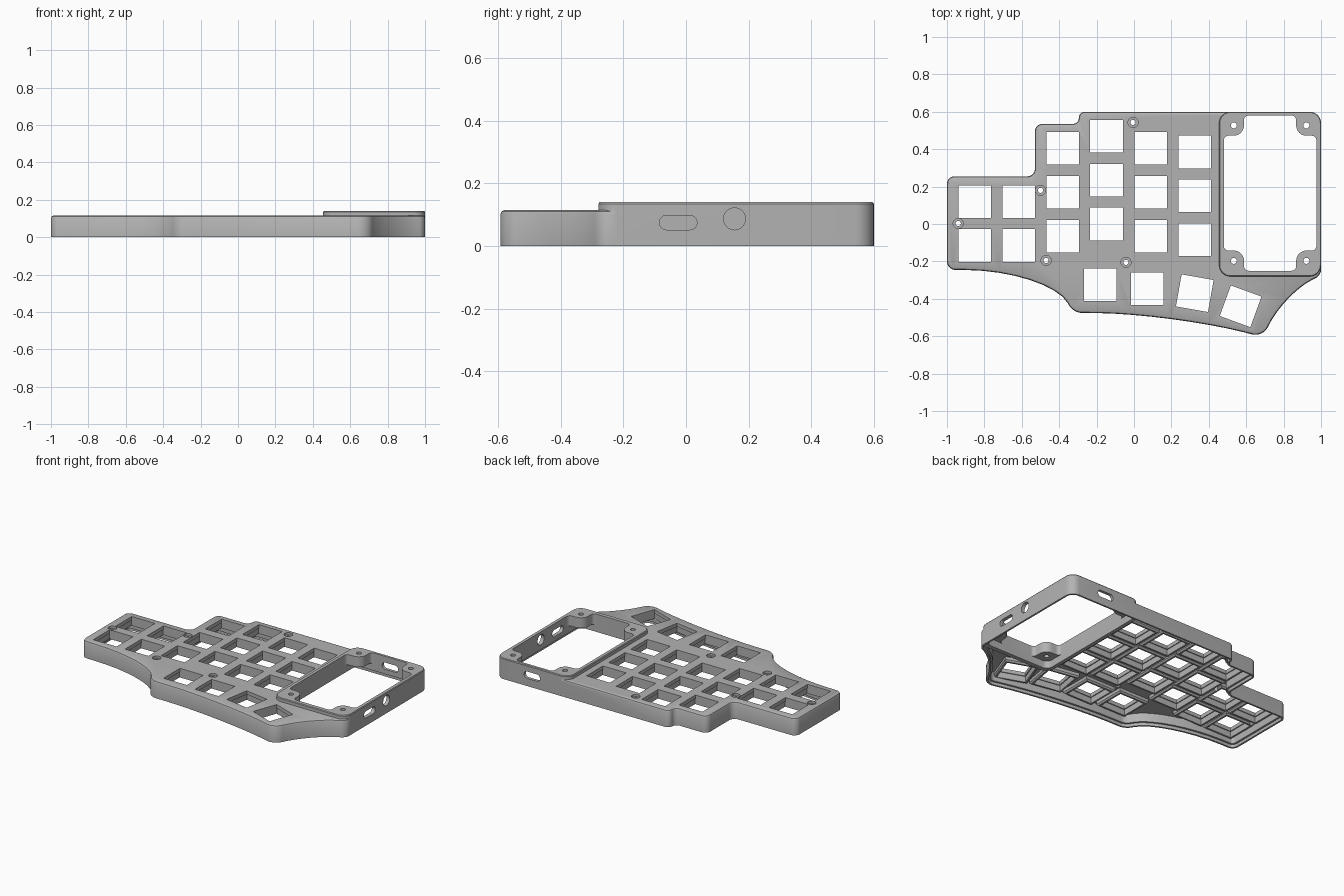
import bpy, bmesh, math
from mathutils import Matrix, Vector

cube = bpy.data.objects.get("Cube")
if cube:
    bpy.data.objects.remove(cube)

grey = bpy.data.materials.new("warm_grey_plastic")
grey.use_nodes = True
colour = (0.45, 0.45, 0.45, 1)
grey.diffuse_color = colour
grey.node_tree.nodes["Principled BSDF"].inputs["Base Color"].default_value = colour


def rounded(corners, steps=8):
    """Closed outline; each corner is (x, y, trim before, optional trim after)."""
    pts = []
    for i, c in enumerate(corners):
        p = Vector(c[:2])
        a = Vector(corners[i - 1][:2]) - p
        b = Vector(corners[(i + 1) % len(corners)][:2]) - p
        if c[2] == 0:
            pts.append(p)
            continue
        s, e = p + a.normalized() * c[2], p + b.normalized() * c[-1]
        h1, h2 = s.lerp(p, 0.55), e.lerp(p, 0.55)
        for k in range(steps + 1):
            t = k / steps
            u = 1 - t
            pts.append(u**3 * s + 3*u*u*t * h1 + 3*u*t*t * h2 + t**3 * e)
    return [p for i, p in enumerate(pts) if (p - pts[i - 1]).length > 1e-4]


def rect(w, h, r=0.0):
    x, y = w / 2, h / 2
    return rounded([(-x, -y, r), (x, -y, r), (x, y, r), (-x, y, r)])


def inset(pts, d):
    """Offset a counter-clockwise outline inwards by d."""
    out = []
    for i, p in enumerate(pts):
        a = (p - pts[i - 1]).normalized()
        b = (pts[(i + 1) % len(pts)] - p).normalized()
        n1, n2 = Vector((-a.y, a.x)), Vector((-b.y, b.x))
        out.append(p + (n1 + n2) * d / (1 + n1.dot(n2)))
    return out


def stack(bm, pts, levels, matrix=Matrix()):
    """Solid made of (inset, height) copies of an outline."""
    rings = [[bm.verts.new(matrix @ Vector((q.x, q.y, z))) for q in inset(pts, d)]
             for d, z in levels]
    n = len(pts)
    for lo, hi in zip(rings, rings[1:]):
        for i in range(n):
            bm.faces.new((lo[i], lo[(i + 1) % n], hi[(i + 1) % n], hi[i]))
    bm.faces.new(rings[0][::-1])
    bm.faces.new(rings[-1])


def make(name, parts):
    bm = bmesh.new()
    for part in parts:
        stack(bm, *part)
    bmesh.ops.recalc_face_normals(bm, faces=bm.faces)
    mesh = bpy.data.meshes.new(name)
    bm.to_mesh(mesh)
    bm.free()
    mesh.materials.append(grey)
    obj = bpy.data.objects.new(name, mesh)
    bpy.context.collection.objects.link(obj)
    return obj


def combine(target, name, parts, operation):
    tool = make(name, parts)
    mod = target.modifiers.new(name, "BOOLEAN")
    mod.operation, mod.object, mod.solver = operation, tool, "EXACT"
    bpy.context.view_layer.objects.active = target
    bpy.ops.object.modifier_apply(modifier=mod.name)
    bpy.data.objects.remove(tool)


def at(x, y, z=0.0, angle=0.0):
    return Matrix.Translation((x, y, z)) @ Matrix.Rotation(math.radians(angle), 4, "Z")


# Case outline, counter-clockwise from the rear left corner
outline = rounded([
    (-1, 0.255, 0.04), (-1, -0.245, 0.045), (-0.45, -0.25, 0.45, 0.2),
    (-0.325, -0.475, 0.045), (0.2, -0.48, 0.4), (0.69, -0.605, 0.06),
    (0.8, -0.375, 0.19, 0.17), (1, -0.275, 0.03), (1, 0.6, 0.06),
    (-0.295, 0.6, 0.032), (-0.295, 0.535, 0.032), (-0.53, 0.535, 0.04),
    (-0.53, 0.255, 0.04)])

# Key positions: staggered columns, then the thumb row
PITCH = 0.235
columns = [(-0.852, 0.12, 2), (-0.615, 0.12, 2), (-0.38, 0.405, 3),
           (-0.147, 0.47, 3), (0.09, 0.405, 3), (0.325, 0.385, 3)]
keys = [at(x, y - PITCH * i) for x, y, n in columns for i in range(n)]
keys += [at(-0.18, -0.325), at(0.07, -0.345),
         at(0.325, -0.37, 0, -10), at(0.57, -0.44, 0, -20)]

# Main shell with rounded top rim and hollow underside
case = make("keyboard_case", [
    (outline, [(0, 0), (0, 0.103), (0.004, 0.111), (0.012, 0.115)])])
combine(case, "underside_cavity", [
    (outline, [(0.012, -0.02), (0.012, 0.02), (0.025, 0.02), (0.025, 0.08)])], "DIFFERENCE")

# Collars below each key
combine(case, "key_collars", [
    (rect(0.225, 0.225), [(0.008, 0.05), (0, 0.06), (0, 0.09)], k) for k in keys], "UNION")

# Raised display frame
frame = rounded([(0.455, -0.28, 0.06), (1, -0.28, 0.06), (1, 0.6, 0.06), (0.455, 0.6, 0.06)])
combine(case, "display_frame", [
    (frame, [(0, 0.02), (0, 0.135), (0.004, 0.14)])], "UNION")

# Display opening with four corner tabs, wider below the tabs
middle = at(0.7275, 0.165)
hw, hh, tab = 0.2475, 0.415, 0.108
opening = []
for sx, sy in ((-1, -1), (1, -1), (1, 1), (-1, 1)):
    notch = [(sx * hw, sy * (hh - tab), 0.025),
             (sx * (hw - tab), sy * (hh - tab), 0.055),
             (sx * (hw - tab), sy * hh, 0.025)]
    opening += notch if sx * sy > 0 else notch[::-1]
combine(case, "display_opening", [
    (rounded(opening), [(0, -0.05), (0, 0.2)], middle)], "DIFFERENCE")
combine(case, "display_recess", [
    (rect(2 * hw, 2 * hh, 0.04), [(0, -0.05), (0, 0.07)], middle)], "DIFFERENCE")

# Key holes with clip undercut
combine(case, "key_holes", [
    (rect(0.174, 0.174), [(-0.006, -0.05), (-0.006, 0.09), (0, 0.09), (0, 0.2)], k)
    for k in keys], "DIFFERENCE")

# Counterbored case screws and plain display screws
screws = [(-0.005, 0.543), (-0.5, 0.18), (-0.94, 0.003), (-0.47, -0.195), (-0.043, -0.205)]
holes = [(rect(0.054, 0.054, 0.027),
          [(0.013, -0.05), (0.013, 0.1), (0, 0.1), (0, 0.2)], at(x, y)) for x, y in screws]
holes += [(rect(0.032, 0.032, 0.016), [(0, -0.05), (0, 0.2)],
           middle @ at(sx * 0.194, sy * 0.362)) for sx in (-1, 1) for sy in (-1, 1)]
combine(case, "screw_holes", holes, "DIFFERENCE")

# Side and rear sockets
to_side = Matrix(((0, 0, 1), (1, 0, 0), (0, 1, 0))).to_4x4()
to_rear = Matrix.Rotation(math.pi / 2, 4, "X")
slot, jack, depth = rect(0.12, 0.046, 0.0229), rect(0.07, 0.07, 0.0349), [(0, -0.05), (0, 0.05)]
combine(case, "sockets", [
    (slot, depth, at(1, -0.025, 0.075) @ to_side),
    (jack, depth, at(1, 0.155, 0.087) @ to_side),
    (slot, depth, at(0.73, 0.6, 0.075) @ to_rear)], "DIFFERENCE")

# Smooth curves, crisp edges
bpy.ops.object.select_all(action="DESELECT")
case.select_set(True)
bpy.context.view_layer.objects.active = case
bpy.ops.object.shade_smooth_by_angle(angle=math.radians(30))
